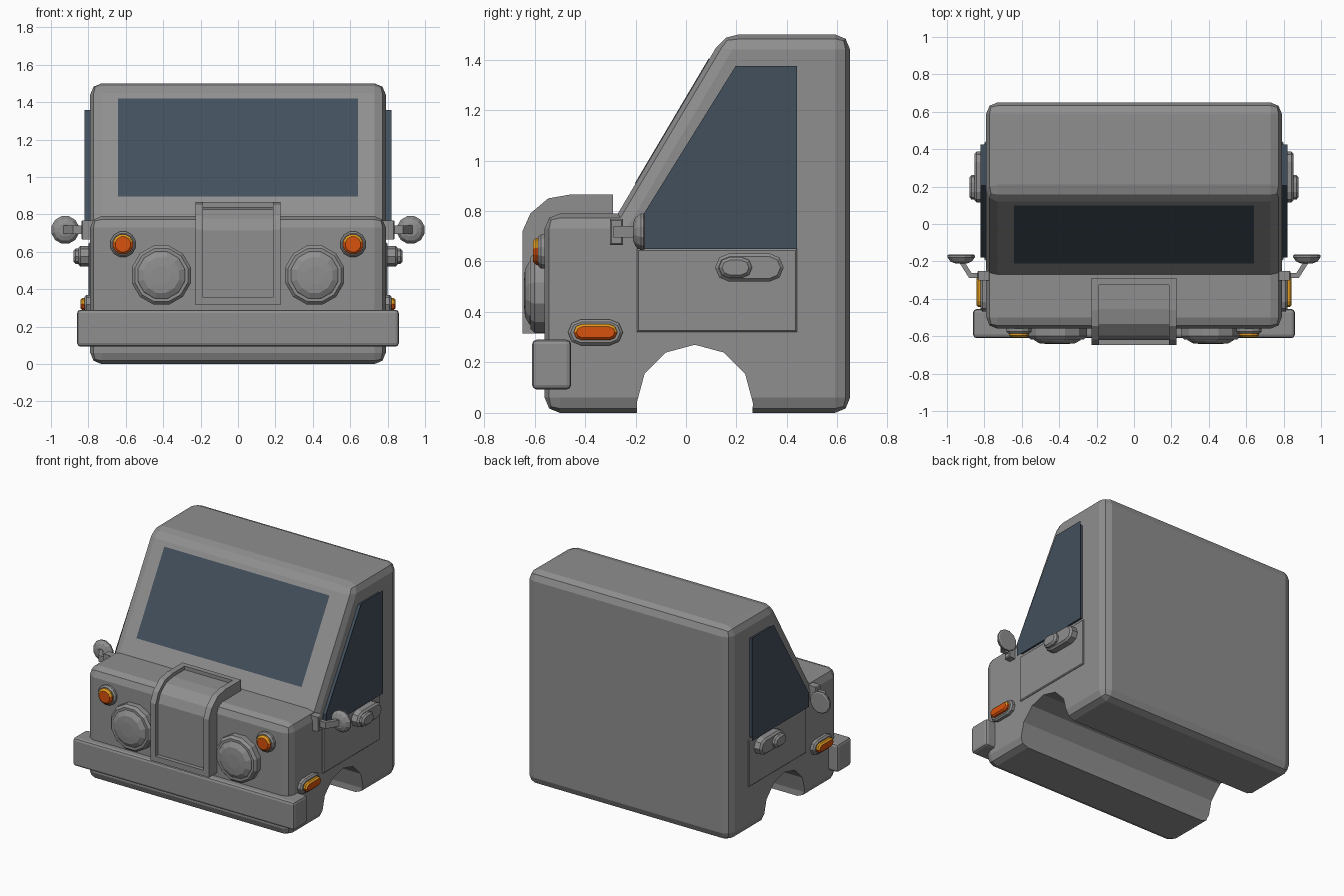
import bpy, bmesh, math
from mathutils import Vector

if "Cube" in bpy.data.objects:
    bpy.data.objects.remove(bpy.data.objects["Cube"])


def material(name, rgb):
    m = bpy.data.materials.new(name)
    m.diffuse_color = (*rgb, 1)
    m.use_nodes = True
    m.node_tree.nodes["Principled BSDF"].inputs["Base Color"].default_value = m.diffuse_color
    return m


GREY = material("body grey", (0.28, 0.275, 0.275))
GLASS = material("dark green glass", (0.058, 0.08, 0.056))
TRIM = material("slate blue trim", (0.055, 0.08, 0.11))
ORANGE = material("orange lens", (0.68, 0.085, 0.004))
AMBER = material("amber lens", (0.78, 0.34, 0.015))


def add(name, bm, mats, mirror=False, lens=False):
    bmesh.ops.recalc_face_normals(bm, faces=bm.faces)
    if lens:  # upward rim faces of lamp lenses are amber
        for f in bm.faces:
            f.material_index = 1 if f.normal.z > 0.2 else 0
    me = bpy.data.meshes.new(name)
    bm.to_mesh(me)
    bm.free()
    for m in mats:
        me.materials.append(m)
    ob = bpy.data.objects.new(name, me)
    bpy.context.collection.objects.link(ob)
    if mirror:
        ob.modifiers.new("mirror", "MIRROR")
    return ob


def prism_bm(pts, lo, hi, axis="x"):
    bm = bmesh.new()

    def co(p, h):
        return (h, p[0], p[1]) if axis == "x" else (p[0], p[1], h)
    a = [bm.verts.new(co(p, lo)) for p in pts]
    b = [bm.verts.new(co(p, hi)) for p in pts]
    bm.faces.new(a)
    bm.faces.new(b)
    for i in range(len(pts)):
        j = (i + 1) % len(pts)
        bm.faces.new((a[i], a[j], b[j], b[i]))
    bmesh.ops.recalc_face_normals(bm, faces=bm.faces)
    return bm


def prism(name, pts, lo, hi, mats=(GREY,), axis="x", bevel=0, cap_only=False,
          segs=1, mirror=False, lens=False, skip=None):
    bm = prism_bm(pts, lo, hi, axis)
    if bevel:
        es = list(bm.edges)
        if cap_only:
            es = [e for e in es if all(abs(v.co.x - hi) < 1e-5 for v in e.verts)]
        if skip:
            es = [e for e in es if not all(
                (v.co.yz - Vector(skip)).length < 1e-4 for v in e.verts)]
        bmesh.ops.bevel(bm, geom=es, offset=bevel, segments=segs, profile=0.5,
                        affect="EDGES", clamp_overlap=False)
    return add(name, bm, mats, mirror, lens)


def rect(y0, y1, z0, z1):
    return [(y0, z0), (y1, z0), (y1, z1), (y0, z1)]


def oval(y0, y1, z0, z1, n=4):
    r, zc = (z1 - z0) / 2, (z0 + z1) / 2
    pts = []
    for c, start in ((y1 - r, -90), (y0 + r, 90)):
        for i in range(n + 1):
            t = math.radians(start + 180 * i / n)
            pts.append((c + r * math.cos(t), zc + r * math.sin(t)))
    return pts


def lathe(name, x, z, prof, n=12, mats=(GREY,), lens=False):
    """Rings of (radius, y) around an axis along y, mirrored in x."""
    bm = bmesh.new()
    rings = [[bm.verts.new((x + r * math.cos(2 * math.pi * (i + .5) / n), y,
                            z + r * math.sin(2 * math.pi * (i + .5) / n)))
              for i in range(n)] for r, y in prof]
    bm.faces.new(rings[0])
    bm.faces.new(rings[-1])
    for a, b in zip(rings, rings[1:]):
        for i in range(n):
            j = (i + 1) % n
            bm.faces.new((a[i], a[j], b[j], b[i]))
    return add(name, bm, mats, True, lens)


def window(name, pts, out, width, depth, back, mirror=False):
    """Trim ring with a sunken pane, from one outline."""
    bm = bmesh.new()
    f = bm.faces.new([bm.verts.new(p) for p in pts])
    f.normal_update()
    if f.normal.dot(out) < 0:
        f.normal_flip()
    rim = list(bm.edges)
    bmesh.ops.inset_individual(bm, faces=[f], thickness=width, use_even_offset=True)
    bmesh.ops.inset_individual(bm, faces=[f], thickness=0.008, depth=-depth,
                               use_even_offset=True)
    f.material_index = 1
    ext = bmesh.ops.extrude_edge_only(bm, edges=[e for e in rim if e.is_valid])
    vs = [g for g in ext["geom"] if isinstance(g, bmesh.types.BMVert)]
    bmesh.ops.translate(bm, verts=vs, vec=-back * out)
    # close the back so that normals are well defined
    bmesh.ops.holes_fill(bm, edges=[e for e in bm.edges if e.is_boundary])
    return add(name, bm, (TRIM, GLASS), mirror)


# Cab body
body = prism("cab_body", [(-.56, 0), (.65, 0), (.65, 1.5), (.15, 1.5), (-.27, .79), (-.56, .79)],
             -.79, .79, bevel=.06, segs=2, skip=(-.27, .79))

# Wheel arch cutter
arch = [(.035 + .23 * math.cos(math.radians(a)), .04 + .23 * math.sin(math.radians(a)))
        for a in range(0, 181, 30)]
arch_cut = prism("arch_cutter", arch + [(-.19, -.1), (.26, -.1)], -1, 1)

# Windscreen pocket cutter and windscreen
base = Vector((0, -.27, .79))
up = Vector((0, .42, .71)).normalized()
out = Vector((0, -up.z, up.y))


def on_slope(x, s, h):
    return base + Vector((x, 0, 0)) + up * s + out * h


def slope_rect(hw, s0, s1, h):
    return [on_slope(x, s, h) for x, s in ((-hw, s0), (hw, s0), (hw, s1), (-hw, s1))]


S0, S1 = .12, .73
bm = bmesh.new()
vs = [bm.verts.new(p) for h in (-.038, .1) for p in slope_rect(.632, S0 + .01, S1 - .01, h)]
bmesh.ops.convex_hull(bm, input=vs)
pocket = add("pocket_cutter", bm, (GREY,))
for c in (arch_cut, pocket):
    c.hide_render = True
    m = body.modifiers.new("cut", "BOOLEAN")
    m.operation, m.solver, m.object = "DIFFERENCE", "EXACT", c
dg = bpy.context.evaluated_depsgraph_get()
cut_mesh = bpy.data.meshes.new_from_object(body.evaluated_get(dg))
body.modifiers.clear()
body.data = cut_mesh
for c in (arch_cut, pocket):
    bpy.data.objects.remove(c)
window("windscreen", slope_rect(.642, S0, S1, .003), out, .018, .032, .037)

# Side windows and doors
side = [(-.195, .65), (.44, .65), (.44, 1.375), (.197, 1.375), (-.195, .745)]
window("side_window", [(.82, y, z) for y, z in side], Vector((1, 0, 0)), .016, .018, .04, True)
prism("door_panel", rect(-.195, .44, .32, .65), .77, .799, bevel=.006, cap_only=True, mirror=True)

# Door handles
prism("handle_plate", oval(.115, .387, .52, .632), .78, .853, bevel=.012, cap_only=True, mirror=True)
prism("handle_knob", oval(.13, .262, .535, .617), .84, .88, bevel=.012, cap_only=True, mirror=True)

# Side indicators
prism("side_lamp_base", oval(-.468, -.25, .268, .37), .78, .82, bevel=.01, cap_only=True, mirror=True)
prism("side_lamp_lens", oval(-.445, -.272, .288, .352), .81, .843, (ORANGE, AMBER),
      bevel=.01, cap_only=True, mirror=True, lens=True)

# Bumper
prism("bumper", rect(-.61, -.455, .093, .29), -.86, .86, bevel=.018, segs=2)

# Grille hump: sunken centre, side ribs and end bars
outer = [(-.29, .74), (-.29, .865), (-.46, .865), (-.546, .85), (-.617, .79), (-.648, .72),
         (-.648, .315), (-.53, .315), (-.53, .74)]
inner = [(-.30, .74), (-.30, .84), (-.455, .84), (-.535, .825), (-.595, .775), (-.62, .715),
         (-.62, .325), (-.53, .325), (-.53, .74)]
prism("grille_rib", outer, .186, .228, mirror=True)
prism("grille_panel", inner, -.19, .19)
prism("grille_top_bar", rect(-.327, -.29, .75, .865), -.19, .19)
prism("grille_bottom_bar", rect(-.648, -.54, .315, .355), -.19, .19)

# Headlights and front indicators
lathe("headlight", .41, .475, [(.163, -.54), (.163, -.6), (.147, -.617), (.13, -.617),
                               (.127, -.622), (.098, -.638), (.05, -.642)])
lathe("front_lamp_base", .615, .64, [(.07, -.54), (.07, -.575), (.06, -.586)])
lathe("front_lamp_lens", .615, .64, [(.055, -.57), (.055, -.595), (.042, -.606)],
      mats=(ORANGE, AMBER), lens=True)

# Mirrors: bracket, bent arm and round head
prism("mirror_bracket", rect(-.302, -.25, .665, .768), .77, .838, bevel=.006, cap_only=True, mirror=True)
prism("mirror_arm", [(.82, -.288), (.882, -.288), (.935, -.205), (.905, -.205), (.868, -.262), (.82, -.262)],
      .695, .74, axis="z", mirror=True)
lathe("mirror_head", .924, .717, [(.035, -.21), (.06, -.2), (.076, -.178), (.076, -.168), (.068, -.163)])
